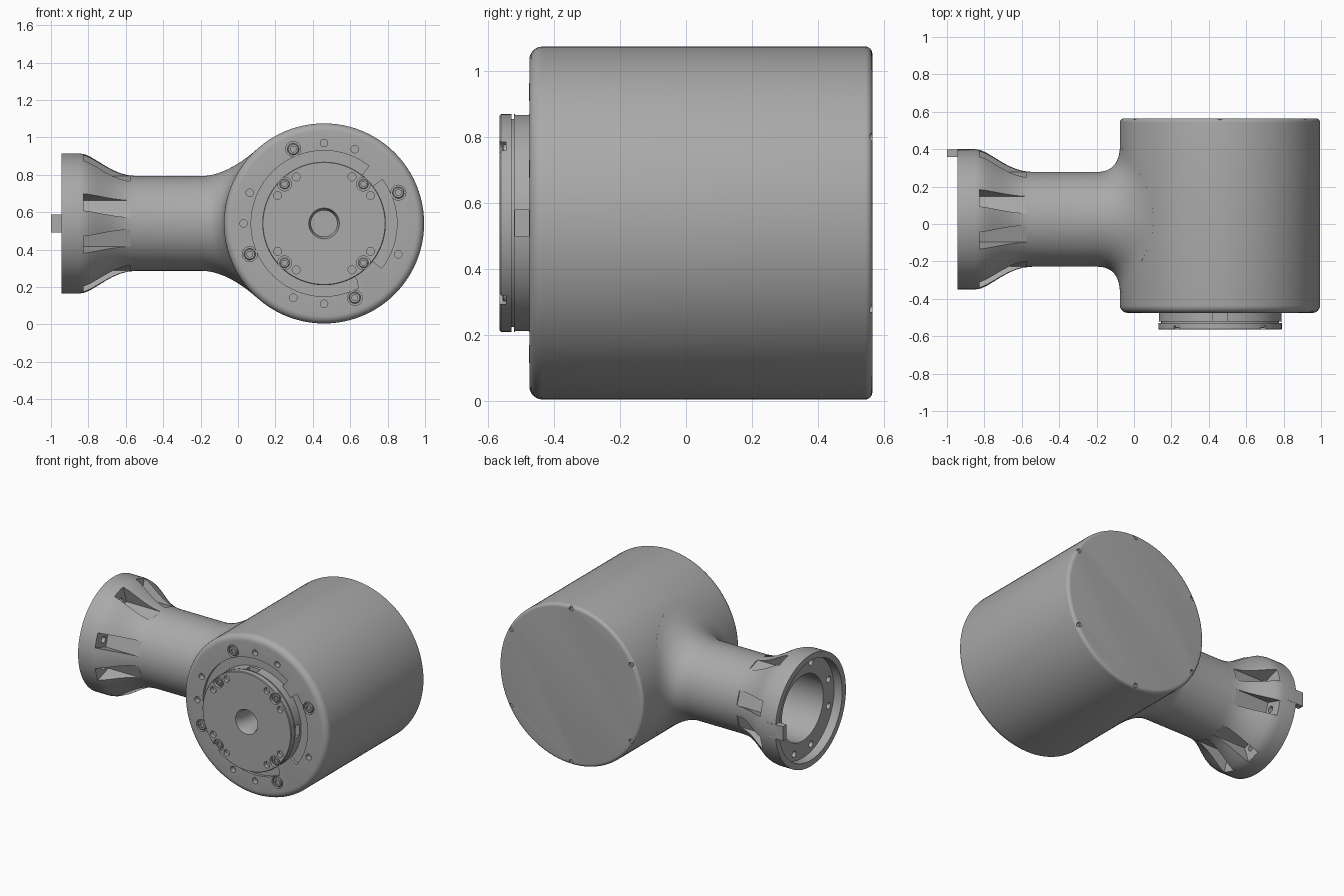
import bpy, bmesh, math
from math import sin, cos, sqrt, pi, radians
from mathutils import Matrix, Vector

if "Cube" in bpy.data.objects:
    bpy.data.objects.remove(bpy.data.objects["Cube"])

grey = bpy.data.materials.new("machined grey")
grey.use_nodes = True
GREY = (0.4, 0.4, 0.4, 1)
grey.diffuse_color = GREY
grey.node_tree.nodes["Principled BSDF"].inputs["Base Color"].default_value = GREY

SEG = 96
DRUM_X, MID_Z, ARM_Y = 0.46, 0.54, 0.025
DRUM_R, ARM_R = 0.535, 0.253


def finish(name, bm, angle=30):
    bmesh.ops.recalc_face_normals(bm, faces=bm.faces)
    mesh = bpy.data.meshes.new(name)
    bm.to_mesh(mesh)
    bm.free()
    mesh.materials.append(grey)
    ob = bpy.data.objects.new(name, mesh)
    bpy.context.collection.objects.link(ob)
    return ob


def skin(name, rings, loop=False):
    """Join rings of points into a tube, capped unless it loops."""
    bm = bmesh.new()
    rows = [[bm.verts.new(p) for p in ring] for ring in rings]
    pairs = list(zip(rows, rows[1:])) + ([(rows[-1], rows[0])] if loop else [])
    for a, b in pairs:
        n = len(a)
        for i in range(n):
            j = (i + 1) % n
            bm.faces.new((a[i], a[j], b[j], b[i]))
    if not loop:
        bm.faces.new(rows[0])
        bm.faces.new(rows[-1])
    return finish(name, bm)


def turn_y(name, profile, x=DRUM_X, z=MID_Z, seg=SEG, loop=False):
    """Revolve (y, radius) points about an axis along y."""
    return skin(name, [[(x + r * cos(2 * pi * i / seg), y, z + r * sin(2 * pi * i / seg))
                        for i in range(seg)] for y, r in profile], loop)


def polar(r, deg):
    return DRUM_X + r * cos(radians(deg)), MID_Z + r * sin(radians(deg))


def hole_y(bm, r, deg, radius, y0, y1, seg=20):
    x, z = polar(r, deg)
    m = Matrix.Translation((x, (y0 + y1) / 2, z)) @ Matrix.Rotation(pi / 2, 4, 'X')
    bmesh.ops.create_cone(bm, cap_ends=True, segments=seg, radius1=radius,
                          radius2=radius, depth=y1 - y0, matrix=m)


def sector(bm, r0, r1, a0, a1, y0, y1):
    """Solid ring sector facing the front."""
    n = 40
    rows = []
    for i in range(n + 1):
        a = a0 + (a1 - a0) * i / n
        rows.append([bm.verts.new((polar(r, a)[0], y, polar(r, a)[1]))
                     for r, y in ((r0, y0), (r1, y0), (r1, y1), (r0, y1))])
    for p, q in zip(rows, rows[1:]):
        for k in range(4):
            bm.faces.new((p[k], p[(k + 1) % 4], q[(k + 1) % 4], q[k]))
    bm.faces.new(rows[0])
    bm.faces.new(rows[-1])


def carve(ob, bm):
    cutter = finish("cutter", bm)
    cutter.hide_render = True
    mod = ob.modifiers.new("cut", 'BOOLEAN')
    mod.operation, mod.solver, mod.object = 'DIFFERENCE', 'EXACT', cutter
    mod.use_self = True
    bpy.context.view_layer.objects.active = ob
    bpy.ops.object.modifier_apply(modifier=mod.name)
    bpy.data.objects.remove(cutter)


# Drum housing with rounded rims and a blind centre bore
FRONT, BACK = -0.475, 0.565
profile = [(-0.2, 0.07), (FRONT, 0.07)]
for edge, rad, s in ((FRONT, 0.04, 1), (BACK, 0.022, -1)):
    arc = [(edge + s * rad * (1 - sin(t)), DRUM_R - rad * (1 - cos(t)))
           for t in [pi / 2 * k / 6 for k in range(7)]]
    profile += arc[::-1] if s > 0 else arc
drum = turn_y("drum_housing", profile)

SCREW_ANGLES = [22.5, 112.5, 202.5, 292.5]
cut = bmesh.new()
sector(cut, 0.3, 0.39, 52, 300, -0.5, -0.457)
sector(cut, 0.3, 0.39, -38, 37, -0.5, -0.457)
for a in (67.5, 90, 157.5, 180, 247.5, 270, 337.5):
    hole_y(cut, 0.43, a, 0.02, -0.5, -0.44)
for a in SCREW_ANGLES:
    hole_y(cut, 0.43, a, 0.04, -0.5, -0.455)
for k in range(6):
    hole_y(cut, 0.515, 30 + 60 * k, 0.015, 0.55, 0.6, 12)
carve(drum, cut)

# Output flange: two stacked discs with a groove between them
flange = turn_y("output_flange", [
    (-0.44, 0.07), (-0.53, 0.07), (-0.565, 0.082), (-0.565, 0.326), (-0.561, 0.33),
    (-0.529, 0.33), (-0.529, 0.315), (-0.522, 0.315), (-0.522, 0.33), (-0.44, 0.33)], loop=True)
cut = bmesh.new()
for a in (45, 135, 225, 315):
    hole_y(cut, 0.298, a, 0.037, -0.6, -0.545)
    for d in (-14, 14):
        hole_y(cut, 0.29, a + d, 0.021, -0.6, -0.54)
for k in range(4):
    m = (Matrix.Translation((DRUM_X, -0.497, MID_Z)) @ Matrix.Rotation(k * pi / 2, 4, 'Y')
         @ Matrix.Translation((0.325, 0, 0)) @ Matrix.Diagonal((0.05, 0.042, 0.08, 1)))
    bmesh.ops.create_cube(cut, size=1, matrix=m)
carve(flange, cut)


# Socket head screws
def screw(name, r, deg, top, base, radius):
    x, z = polar(r, deg)
    turn_y(name, [(base, radius), (top + 0.004, radius), (top, radius * 0.85),
                  (top, radius * 0.5), (top + 0.01, radius * 0.5)], x, z, 18)


for i, a in enumerate((45, 135, 225, 315)):
    screw(f"flange_screw_{i + 1}", 0.298, a, -0.557, -0.54, 0.027)
for i, a in enumerate(SCREW_ANGLES):
    screw(f"housing_screw_{i + 1}", 0.43, a, -0.476, -0.45, 0.031)

# Arm: hollow flared mouth, straight tube, then a fillet that runs onto the drum
mouth = [(-0.2, 0.22), (-0.885, 0.22), (-0.885, 0.335), (-0.945, 0.335), (-0.945, 0.375),
         (-0.85, 0.375), (-0.82, 0.37), (-0.79, 0.357), (-0.75, 0.333), (-0.71, 0.308),
         (-0.67, 0.286), (-0.63, 0.269), (-0.59, 0.258), (-0.54, ARM_R)]
angles = [2 * pi * i / SEG for i in range(SEG)]


def arm_point(x, r, a):
    return x, ARM_Y + r * cos(a), MID_Z + r * sin(a)


def fillet_point(t, a, end=0.4):
    root = sqrt(DRUM_R ** 2 - (end * sin(a)) ** 2)
    tip = Vector((DRUM_X - root, end))
    slope = end * sin(a) ** 2 / root
    start = Vector((-0.2, ARM_R))
    knee = Vector((tip.x - (end - ARM_R) * slope, ARM_R))
    p = start * (1 - t) ** 2 + knee * 2 * t * (1 - t) + tip * t * t
    return arm_point(p.x, p.y, a)


rings = [[arm_point(x, r, a) for a in angles] for x, r in mouth]
rings += [[fillet_point(k / 12, a) for a in angles] for k in range(13)]
rings.append([arm_point(0.3, 0.3, a) for a in angles])
arm = skin("arm", rings)

# Screw pockets in pairs around the flare, each with a hole through to the mouth
cut = bmesh.new()
for quarter in range(4):
    for side in (-18, 18):
        place = (Matrix.Translation((0, ARM_Y, MID_Z))
                 @ Matrix.Rotation(quarter * pi / 2 + radians(side), 4, 'X'))
        box = Matrix.Translation((-0.7, 0.35, 0)) @ Matrix.Diagonal((0.25, 0.2, 0.095, 1))
        bmesh.ops.create_cube(cut, size=1, matrix=place @ box)
        bore = Matrix.Translation((-0.85, 0.29, 0)) @ Matrix.Rotation(pi / 2, 4, 'Y')
        bmesh.ops.create_cone(cut, cap_ends=True, segments=16, radius1=0.021, radius2=0.021,
                              depth=0.1, matrix=place @ bore)
carve(arm, cut)

# Locating key on the mouth rim
bm = bmesh.new()
bmesh.ops.create_cube(bm, size=1, matrix=Matrix.Translation((-0.94, 0.378, MID_Z))
                      @ Matrix.Diagonal((0.12, 0.04, 0.096, 1)))
finish("locating_key", bm)

# Smooth shading with crisp edges
bpy.ops.object.select_all(action='DESELECT')
for ob in bpy.context.collection.objects:
    if ob.type == 'MESH' and ob.data.materials and ob.data.materials[0] == grey:
        ob.select_set(True)
        bpy.context.view_layer.objects.active = ob
bpy.ops.object.shade_smooth_by_angle(angle=radians(30))
